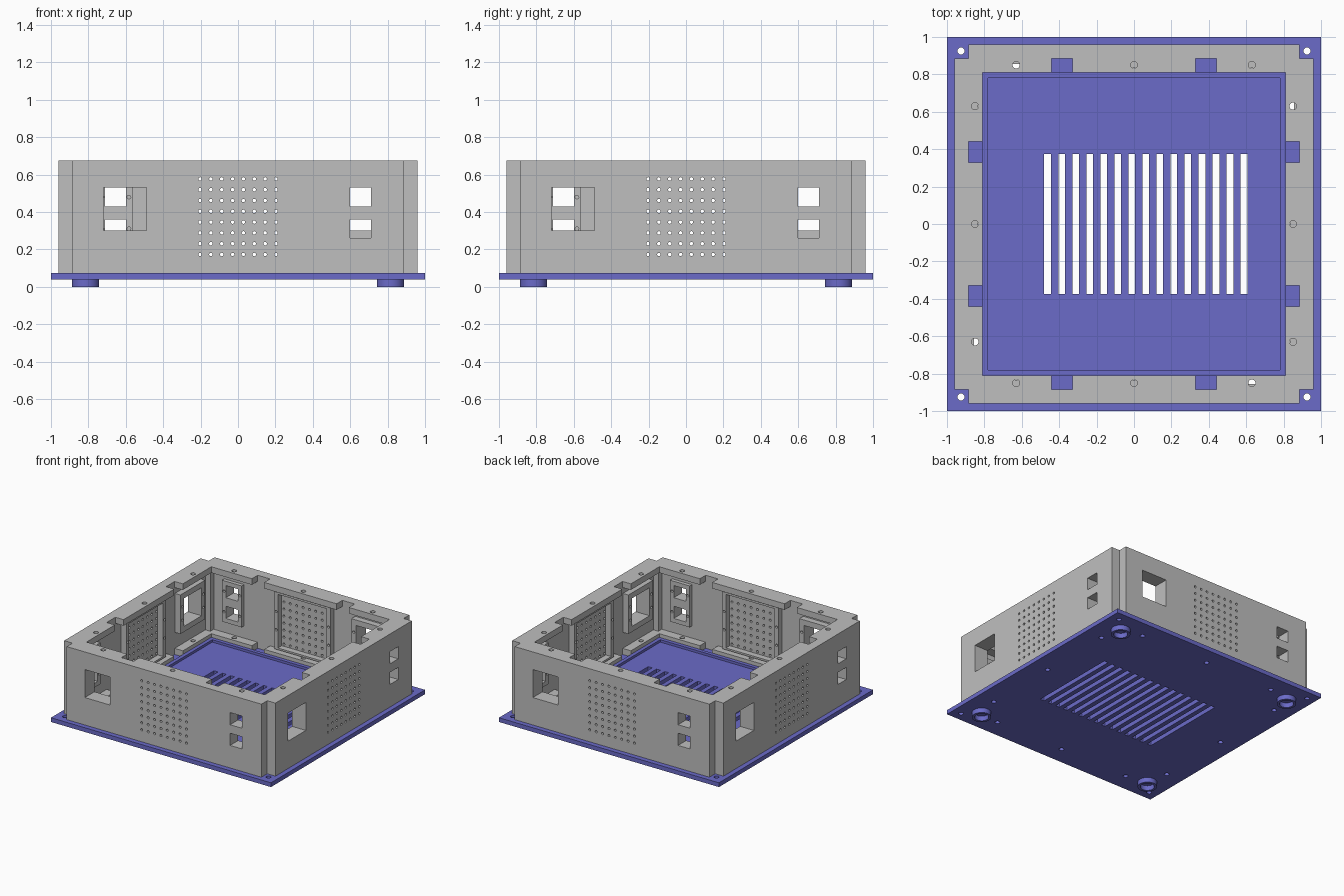
import bpy, bmesh, math
from mathutils import Matrix

if "Cube" in bpy.data.objects:
    bpy.data.objects.remove(bpy.data.objects["Cube"])


def material(name, rgb):
    m = bpy.data.materials.new(name)
    m.diffuse_color = (*rgb, 1)
    m.use_nodes = True
    m.node_tree.nodes["Principled BSDF"].inputs["Base Color"].default_value = m.diffuse_color
    return m


GREY = material("grey", (0.52, 0.52, 0.52))
BLUE = material("blue", (0.145, 0.145, 0.578))


def add_box(bm, x0, x1, y0, y1, z0, z1):
    mat = Matrix.Translation(((x0 + x1) / 2, (y0 + y1) / 2, (z0 + z1) / 2))
    mat = mat @ Matrix.Diagonal((x1 - x0, y1 - y0, z1 - z0, 1))
    bmesh.ops.create_cube(bm, size=1, matrix=mat)


def add_cyl(bm, x, y, z, r, depth, axis='Z', sides=20):
    mat = Matrix.Translation((x, y, z))
    if axis == 'Y':
        mat = mat @ Matrix.Rotation(math.pi / 2, 4, 'X')
    bmesh.ops.create_cone(bm, cap_ends=True, segments=sides, radius1=r,
                          radius2=r, depth=depth, matrix=mat)


def make(name, bm, mat):
    me = bpy.data.meshes.new(name)
    bm.to_mesh(me)
    bm.free()
    me.materials.append(mat)
    ob = bpy.data.objects.new(name, me)
    bpy.context.collection.objects.link(ob)
    return ob


def cut(ob, bm):
    """Subtract the cutter mesh from the object and drop the cutter."""
    cutter = make("cutter", bm, ob.data.materials[0])
    cutter.hide_render = True
    mod = ob.modifiers.new("cut", 'BOOLEAN')
    mod.operation, mod.solver, mod.object = 'DIFFERENCE', 'EXACT', cutter
    dg = bpy.context.evaluated_depsgraph_get()
    me = bpy.data.meshes.new_from_object(ob.evaluated_get(dg))
    ob.modifiers.clear()
    ob.data = me
    bpy.data.objects.remove(cutter)


def four_sides(ob):
    """Repeat a front part on the other three sides."""
    for i in (1, 2, 3):
        c = ob.copy()
        c.rotation_euler.z = i * math.pi / 2
        bpy.context.collection.objects.link(c)


OUT, WALL, INNER = 0.96, 0.885, 0.81
BOT, TOP, FL = 0.075, 0.675, 0.05
SCREWS = (-0.63, 0, 0.63)

# Base plate with vent slots and screw holes
bm = bmesh.new()
add_box(bm, -1, 1, -1, 1, 0.04, BOT)
base = make("base_plate", bm, BLUE)
bm = bmesh.new()
for i in range(15):
    x = -0.462 + i * 0.075
    add_box(bm, x - 0.018, x + 0.018, -0.375, 0.375, 0, 0.2)
for s in SCREWS:
    for side in (-0.85, 0.85):
        add_cyl(bm, s, side, 0.06, 0.019, 0.2)
        add_cyl(bm, side, s, 0.06, 0.019, 0.2)
for x in (-0.925, 0.925):
    for y in (-0.925, 0.925):
        add_cyl(bm, x, y, 0.06, 0.019, 0.2)
cut(base, bm)

# Raised lip on the base, just inside the walls
bm = bmesh.new()
add_box(bm, -INNER, INNER, -INNER, INNER, BOT, 0.095)
lip = make("base_lip", bm, BLUE)
bm = bmesh.new()
add_box(bm, -0.78, 0.78, -0.78, 0.78, 0, 0.2)
cut(lip, bm)

# Ring feet
for x in (-0.815, 0.815):
    for y in (-0.815, 0.815):
        bm = bmesh.new()
        add_cyl(bm, x, y, 0.02, 0.073, 0.04, sides=32)
        foot = make("foot", bm, BLUE)
        bm = bmesh.new()
        add_cyl(bm, x, y, 0.015, 0.053, 0.08, sides=32)
        cut(foot, bm)

# Wall with vent holes, one large opening and two small windows
bm = bmesh.new()
add_box(bm, -WALL, WALL, -OUT, -WALL, BOT, TOP)
wall = make("wall", bm, GREY)
bm = bmesh.new()
for i in range(8):
    for j in range(8):
        add_cyl(bm, -0.203 + i * 0.058, -0.92, 0.173 + j * 0.0577,
                0.0095, 0.3, 'Y', 10)
add_box(bm, -0.72, -0.49, -1.1, -0.8, 0.30, 0.53)
for z in (0.26, 0.43):
    add_box(bm, 0.60, 0.71, -1.1, -0.8, z, z + 0.1)
cut(wall, bm)
four_sides(wall)

# Top and bottom flanges with clearance notches and screw holes
for name, z0 in (("bottom_flange", BOT), ("top_flange", TOP - FL)):
    bm = bmesh.new()
    add_box(bm, -WALL, INNER, -WALL, -INNER, z0, z0 + FL)
    flange = make(name, bm, GREY)
    bm = bmesh.new()
    for x in (-0.385, 0.385):
        add_box(bm, x - 0.056, x + 0.056, -0.9, -0.7, z0 - 0.1, z0 + 0.2)
    for x in SCREWS:
        add_cyl(bm, x, -0.85, z0, 0.019, 0.4)
    cut(flange, bm)
    four_sides(flange)

# Corner posts joining neighbouring walls
bm = bmesh.new()
add_box(bm, -WALL, -0.84, -WALL, -0.84, BOT + FL, TOP - FL)
four_sides(make("corner_post", bm, GREY))


def inner_frame(name, x0, x1, z0, z1, y, openings, screws):
    """Raised frame on the inside of the wall, reaching in to y."""
    bm = bmesh.new()
    add_box(bm, x0, x1, -WALL, y, z0, z1)
    ob = make(name, bm, GREY)
    bm = bmesh.new()
    for a, b, c, d in openings:
        add_box(bm, a, b, -1, -0.7, c, d)
    for x, z in screws:
        add_cyl(bm, x, y, z, 0.010, 0.04, 'Y', 12)
    cut(ob, bm)
    four_sides(ob)


# Frames around the vent, the large opening and the small windows
inner_frame("vent_frame", -0.255, 0.255, 0.14, 0.61, -0.835,
            [(-0.222, 0.222, 0.155, 0.595)],
            [(x, z) for x in (-0.239, 0.239) for z in (0.3, 0.45)])
inner_frame("opening_frame", -0.765, -0.445, 0.255, 0.575, -0.835,
            [(-0.72, -0.49, 0.30, 0.53)],
            [(x, z) for x in (-0.743, -0.467) for z in (0.36, 0.47)])
inner_frame("window_frame", 0.565, 0.745, 0.225, 0.565, -0.855,
            [(0.60, 0.71, 0.26, 0.36), (0.60, 0.71, 0.43, 0.53)],
            [(x, z) for x in (0.583, 0.727) for z in (0.31, 0.48)])

# Smooth only the round hole and foot walls
for ob in bpy.data.objects:
    ob.select_set(True)
bpy.context.view_layer.objects.active = base
bpy.ops.object.shade_smooth_by_angle(angle=math.radians(40))
